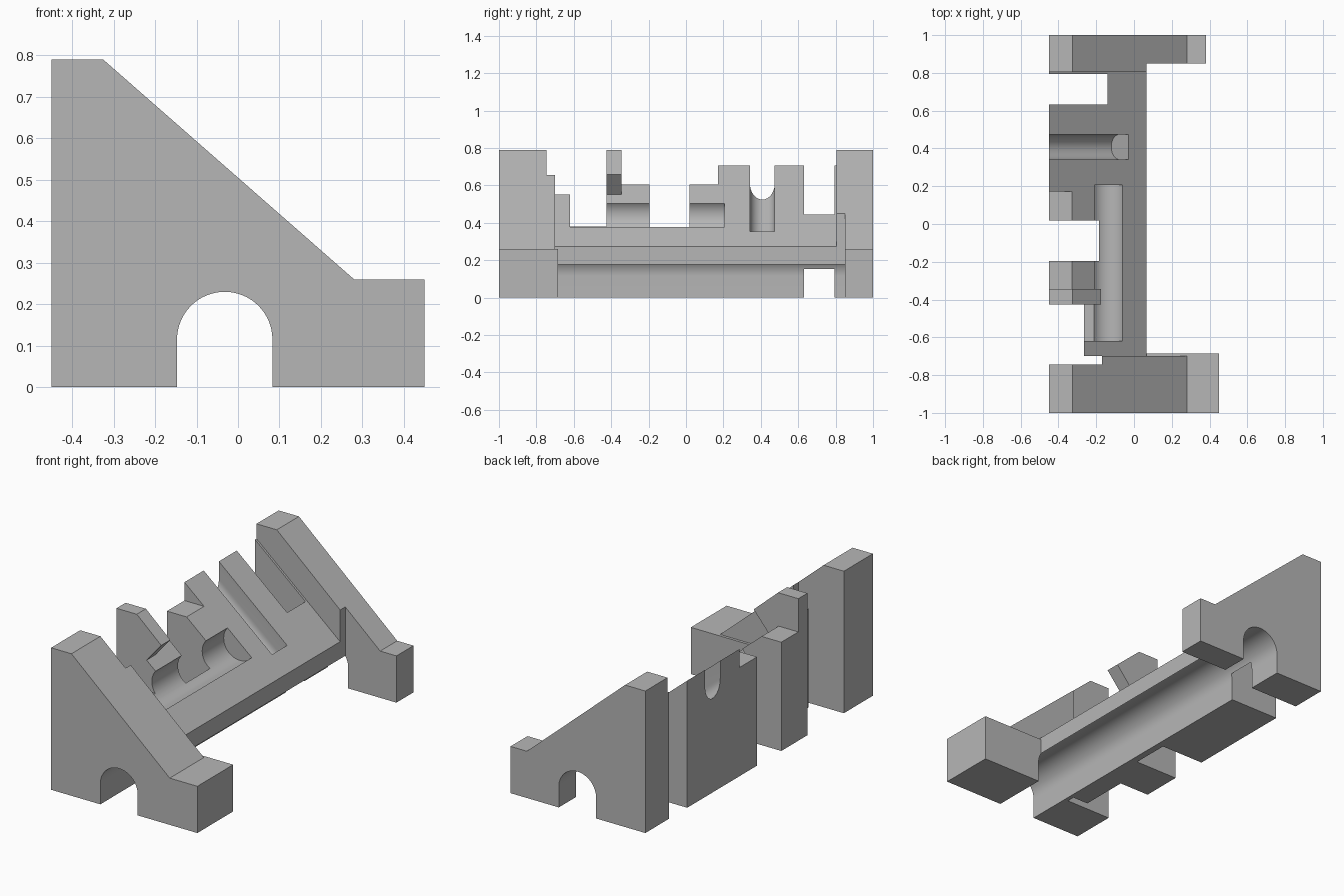
import bpy, bmesh, math
from mathutils import Matrix

if "Cube" in bpy.data.objects:
    bpy.data.objects.remove(bpy.data.objects["Cube"], do_unlink=True)

grey = bpy.data.materials.new("plain grey")
grey.use_nodes = True
grey.diffuse_color = (0.47, 0.47, 0.47, 1)
grey.node_tree.nodes["Principled BSDF"].inputs["Base Color"].default_value = (0.47, 0.47, 0.47, 1)

BACK, SIDE = -0.45, 0.065          # body limits in x
SLOPE = 0.845                      # body slope


def body_z(x):
    return 0.272 + SLOPE * (SIDE - x)


def prism(name, profile, y0, y1):
    """Extrude an xz profile from y0 to y1."""
    bm = bmesh.new()
    face = bm.faces.new([bm.verts.new((x, y0, z)) for x, z in profile])
    new = bmesh.ops.extrude_face_region(bm, geom=[face])["geom"]
    bmesh.ops.translate(bm, vec=(0, y1 - y0, 0),
                        verts=[v for v in new if isinstance(v, bmesh.types.BMVert)])
    bmesh.ops.recalc_face_normals(bm, faces=bm.faces)
    mesh = bpy.data.meshes.new(name)
    bm.to_mesh(mesh)
    bm.free()
    obj = bpy.data.objects.new(name, mesh)
    bpy.context.collection.objects.link(obj)
    mesh.materials.append(grey)
    return obj


def box(x0, x1, y0, y1, z0=-1, z1=2):
    return prism("cutter", [(x0, z0), (x1, z0), (x1, z1), (x0, z1)], y0, y1)


def arc(cx, cz, r, start, end, n):
    return [(cx + r * math.cos(start + (end - start) * i / n),
             cz + r * math.sin(start + (end - start) * i / n)) for i in range(n + 1)]


def cut(obj, cutter):
    cutter.hide_render = True
    mod = obj.modifiers.new("cut", "BOOLEAN")
    mod.operation, mod.solver, mod.object = "DIFFERENCE", "EXACT", cutter
    bpy.ops.object.select_all(action="DESELECT")
    bpy.context.view_layer.objects.active = obj
    obj.select_set(True)
    bpy.ops.object.modifier_apply(modifier=mod.name)
    bpy.data.objects.remove(cutter, do_unlink=True)


def arch():
    """Tunnel under everything, running front to back."""
    profile = arc(-0.032, 0.115, 0.115, 0, math.pi, 32)
    return prism("cutter", [(0.083, -0.1)] + profile + [(-0.147, -0.1)], -1.2, 1.2)


def end_profile(foot_x):
    return [(BACK, 0), (foot_x, 0), (foot_x, 0.26), (0.28, 0.26), (-0.325, 0.79), (BACK, 0.79)]


# Front end block, with a slot behind its tall side and a deeper foot
front_block = prism("front_end_block", end_profile(0.45), -1, -0.70)
cut(front_block, box(-1, -0.17, -0.745, -0.5))
cut(front_block, arch())
front_foot = prism("front_foot_extension",
                   [(SIDE, 0), (0.45, 0), (0.45, 0.26), (SIDE, 0.26)], -0.70, -0.685)
cut(front_foot, arch())

# Back end block, stepped back beside the body
back_block = prism("back_end_block", end_profile(0.38), 0.805, 1)
cut(back_block, box(SIDE, 1, 0.5, 0.85))
cut(back_block, arch())

# Sloping body between the ends
body = prism("sloping_body", [(BACK, 0), (SIDE, 0), (SIDE, body_z(SIDE)), (BACK, body_z(BACK))],
             -0.70, 0.805)
cut(body, arch())

# Round trough running along the slope face
cx = -0.135
cut(body, prism("cutter", arc(cx, body_z(cx), 0.098, 0, math.tau, 48)[:-1], -0.62, 0.207))

# Notches in the tall side: x limit, y range
for x, y0, y1 in ((-0.265, -0.9, -0.425), (-0.185, -0.195, 0.018), (-0.14, 0.632, 0.793)):
    cut(body, box(-1, x, y0, y1))
cut(body, box(-1, cx, -0.62, -0.425, 0.38))

# Flat shelves on the two middle blocks
for y0, y1 in ((-0.345, -0.1), (-0.1, 0.172)):
    cut(body, box(-1, -0.325, y0, y1, 0.605))

# Round-bottomed channel running down the slope
r, depth = 0.0665, 0.14
profile = [(r, 0.3)] + arc(0, r - depth, r, 0, -math.pi, 24) + [(-r, 0.3)]
channel = prism("cutter", profile, 0, 1.2)
angle = math.atan(SLOPE)
down = (math.cos(angle), -math.sin(angle))
end_x = -0.03
# columns: across the channel, up the slope, out of the slope
channel.data.transform(Matrix(((0, -down[0], -down[1], end_x),
                               (1, 0, 0, 0.408),
                               (0, -down[1], down[0], body_z(end_x)),
                               (0, 0, 0, 1))))
bm = bmesh.new()
bm.from_mesh(channel.data)
bmesh.ops.recalc_face_normals(bm, faces=bm.faces)
bm.to_mesh(channel.data)
bm.free()
cut(body, channel)

# Raised hook bar on the body
bar = prism("raised_bar", [(BACK, body_z(BACK)), (-0.265, body_z(-0.265)), (-0.175, 0.657),
                           (-0.325, 0.79), (BACK, 0.79)], -0.425, -0.345)

# Smooth curved walls, crisp edges
bpy.ops.object.select_all(action="DESELECT")
for obj in (front_block, front_foot, back_block, body, bar):
    obj.select_set(True)
bpy.context.view_layer.objects.active = body
bpy.ops.object.shade_smooth_by_angle(angle=math.radians(25))
